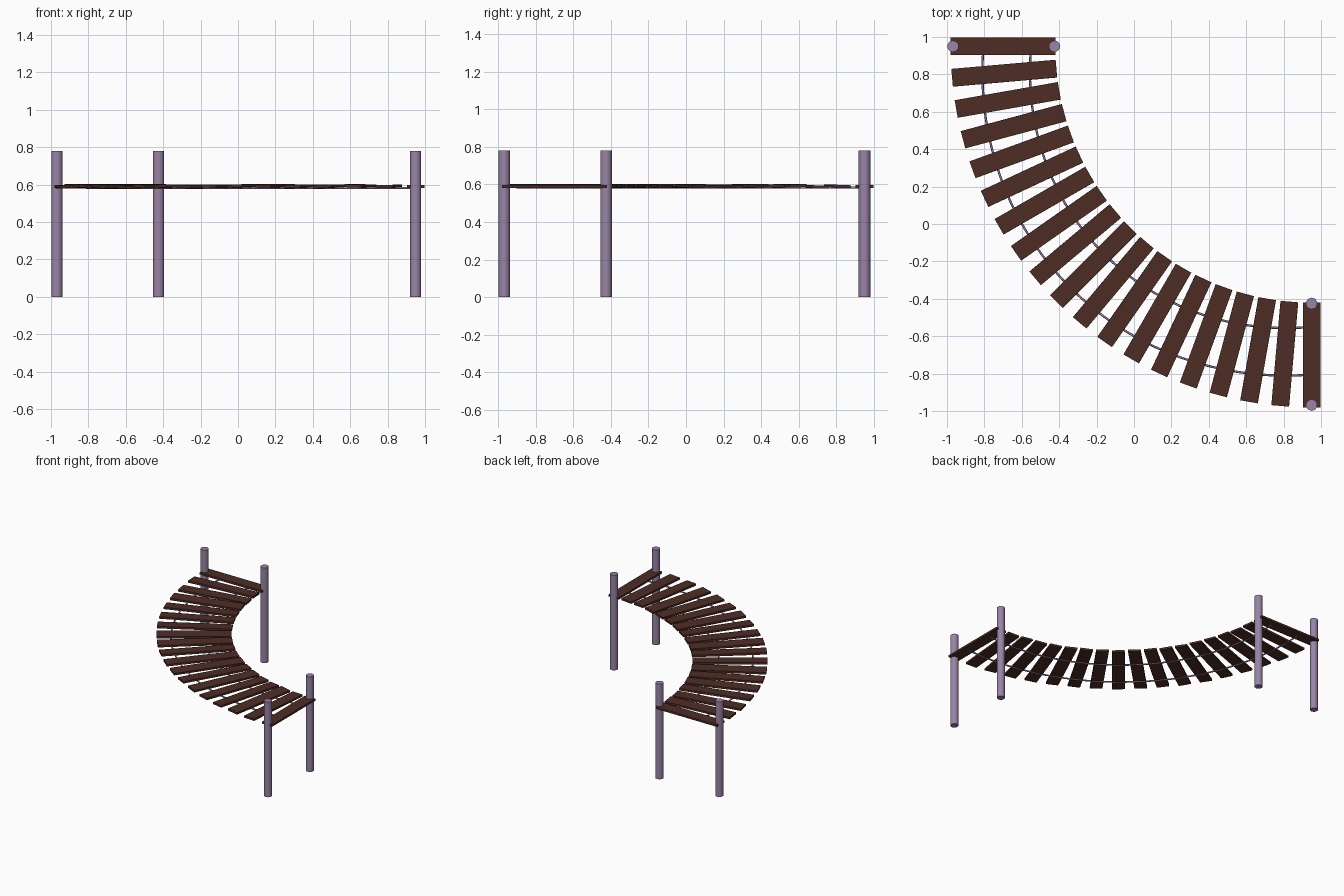
import bpy, math, random
from mathutils import Matrix, Vector

random.seed(4)
old = bpy.data.objects.get("Cube")
if old:
    bpy.data.objects.remove(old, do_unlink=True)


def material(name, color):
    m = bpy.data.materials.new(name)
    m.use_nodes = True
    m.diffuse_color = color
    m.node_tree.nodes["Principled BSDF"].inputs["Base Color"].default_value = color
    return m


wood = material("dark brown wood", (0.075, 0.026, 0.018, 1))
mauve = material("mauve post", (0.32, 0.23, 0.38, 1))

CENTRE = 0.95            # centre of the bend, in x and y
INNER, OUTER = 1.37, 1.93
DECK_Z = 0.59
PLANKS = 19


def on_bend(radius, angle, z=DECK_Z):
    return Vector((CENTRE - radius * math.cos(angle), CENTRE - radius * math.sin(angle), z))


# Planks, fanned around a quarter turn with slight wobble
for i in range(PLANKS):
    angle = math.pi / 2 * i / (PLANKS - 1)
    end = i in (0, PLANKS - 1)
    wobble = 0 if end else 1
    bpy.ops.mesh.primitive_cube_add(size=1)
    plank = bpy.context.object
    plank.name = f"plank_{i + 1}"
    place = Matrix.Translation(on_bend((INNER + OUTER) / 2, angle, DECK_Z + wobble * random.uniform(-0.003, 0.003)))
    turn = Matrix.Rotation(angle, 4, "Z")
    roll = Matrix.Rotation(wobble * random.uniform(-0.06, 0.06), 4, "X")
    size = Matrix.Diagonal((OUTER - INNER, 0.095, 0.016, 1))
    plank.data.transform(place @ turn @ roll @ size)
    plank.data.materials.append(wood)

# Posts, a pair at each end of the walkway
for end_name, angle in (("back", 0), ("left", math.pi / 2)):
    for side, radius in (("inner", 1.375), ("outer", 1.918)):
        spot = on_bend(radius, angle, 0.39)
        bpy.ops.mesh.primitive_cylinder_add(vertices=10, radius=0.031, depth=0.78, location=spot)
        post = bpy.context.object
        post.name = f"{end_name}_{side}_post"
        post.data.materials.append(mauve)
        bpy.ops.object.shade_smooth_by_angle(angle=math.radians(40))

# Ropes under the planks, bowing outward at mid span
for side, radius in (("inner", 1.50), ("outer", 1.755)):
    curve = bpy.data.curves.new(f"{side}_rope", "CURVE")
    curve.dimensions = "3D"
    curve.bevel_depth = 0.006
    curve.bevel_resolution = 1
    curve.use_fill_caps = True
    spline = curve.splines.new("POLY")
    steps = 36
    spline.points.add(steps)
    for k, point in enumerate(spline.points):
        angle = math.pi / 2 * k / steps
        bow = 0.07 * math.sin(2 * angle)
        point.co = (*on_bend(radius + bow, angle, DECK_Z - 0.007), 1)
    curve.materials.append(mauve)
    rope = bpy.data.objects.new(f"{side}_rope", curve)
    bpy.context.collection.objects.link(rope)
